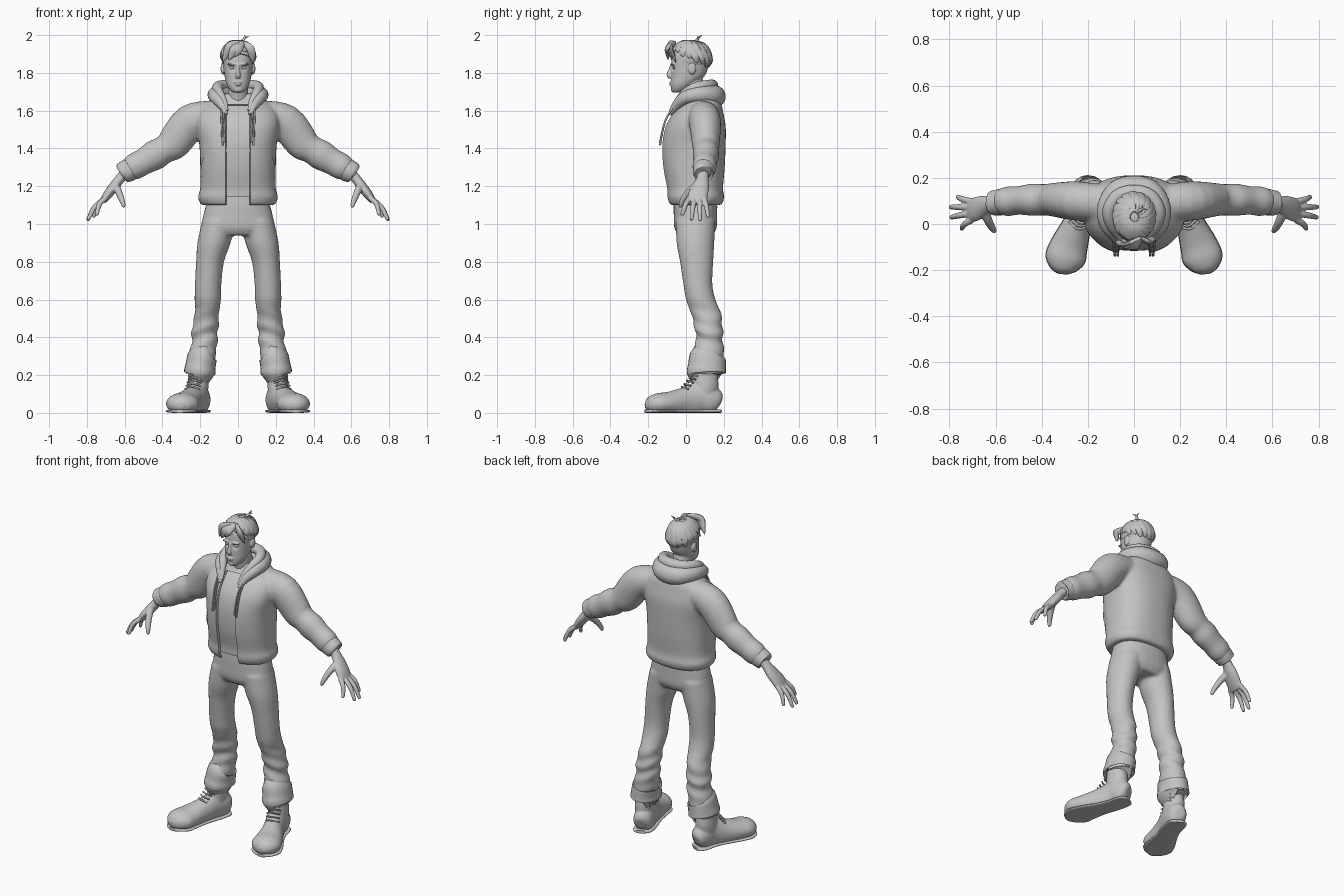
import bpy, bmesh, math
from mathutils import Vector, Matrix

cube = bpy.data.objects.get("Cube")
if cube:
    bpy.data.objects.remove(cube, do_unlink=True)

X, Y, Z = Vector((1, 0, 0)), Vector((0, 1, 0)), Vector((0, 0, 1))

clay = bpy.data.materials.new("plain_grey")
clay.use_nodes = True
clay.diffuse_color = (.55, .55, .55, 1)
clay.node_tree.nodes["Principled BSDF"].inputs["Base Color"].default_value = clay.diffuse_color


def refine(rows, steps=4):
    """Catmull-Rom interpolation of (x, y, z, width, depth) rows."""
    out = []
    for i in range(len(rows) - 1):
        four = [rows[min(max(i + k, 0), len(rows) - 1)] for k in (-1, 0, 1, 2)]
        for s in range(steps):
            t = s / steps
            out.append([b + .5 * t * (c - a + t * (2 * a - 5 * b + 4 * c - d + t * (3 * (b - c) + d - a)))
                        for a, b, c, d in zip(*four)])
    return out + [list(rows[-1])]


def tube(bm, rows, side=X, flat=False, sides=24, power=2):
    """Loft of superellipse sections; width runs along side, depth across it."""
    rows = refine(rows)
    centres = [Vector(r[:3]) for r in rows]
    rings = []
    for i, row in enumerate(rows):
        t = Z if flat else (centres[min(i + 1, len(rows) - 1)] - centres[max(i - 1, 0)]).normalized()
        u = (side - t * side.dot(t)).normalized()
        v = t.cross(u)
        ring = []
        for k in range(sides):
            c, s = math.cos(math.tau * k / sides), math.sin(math.tau * k / sides)
            c, s = (math.copysign(abs(q) ** (2 / power), q) for q in (c, s))
            ring.append(bm.verts.new(centres[i] + u * max(row[3], .001) * c + v * max(row[4], .001) * s))
        rings.append(ring)
    for low, high in zip(rings, rings[1:]):
        for k in range(sides):
            j = (k + 1) % sides
            bm.faces.new((low[k], low[j], high[j], high[k]))
    bm.faces.new(rings[0][::-1])
    bm.faces.new(rings[-1])


def blob(bm, centre, radii):
    place = Matrix.Translation(centre) @ Matrix.Diagonal((*radii, 1))
    bmesh.ops.create_uvsphere(bm, u_segments=24, v_segments=16, radius=1, matrix=place)


def both_sides(half):
    return [(-r[0], *r[1:]) for r in half[:0:-1]] + half


def make(name, bm, voxel=0, mirror=False, smooth=4, edit=None):
    """Turn a bmesh into a finished object, optionally fused into one skin."""
    bmesh.ops.recalc_face_normals(bm, faces=bm.faces)
    mesh = bpy.data.meshes.new(name)
    bm.to_mesh(mesh)
    bm.free()
    ob = bpy.data.objects.new(name, mesh)
    bpy.context.collection.objects.link(ob)
    if mirror:
        ob.modifiers.new("mirror", 'MIRROR').use_mirror_merge = False
    if voxel:
        fuse = ob.modifiers.new("fuse", 'REMESH')
        fuse.mode, fuse.voxel_size = 'VOXEL', voxel
        relax = ob.modifiers.new("relax", 'SMOOTH')
        relax.factor, relax.iterations = .5, smooth
    bpy.context.view_layer.update()
    done = bpy.data.meshes.new_from_object(ob.evaluated_get(bpy.context.evaluated_depsgraph_get()))
    ob.modifiers.clear()
    ob.data = done
    if edit:
        bm = bmesh.new()
        bm.from_mesh(done)
        bm.normal_update()
        edit(bm)
        bm.to_mesh(done)
        bm.free()
    done.materials.clear()
    done.materials.append(clay)
    done.shade_smooth()
    done.set_sharp_from_angle(angle=.9)
    return ob


# Jacket: torso and sleeves in one skin, with a recessed shirt strip in front
def open_front(bm):
    for x in (-.066, -.062, .062, .066):
        bmesh.ops.bisect_plane(bm, geom=bm.verts[:] + bm.edges[:] + bm.faces[:], plane_co=X * x, plane_no=X)
    bmesh.ops.bisect_plane(bm, geom=bm.verts[:] + bm.edges[:] + bm.faces[:], plane_co=Z * 1.145, plane_no=Z)
    for v in bm.verts:
        if abs(v.co.x) < .063 and v.co.y < .02 and v.co.z < 1.63:
            v.co.y += .014
    slot = [f for f in bm.faces if abs(f.calc_center_median().x) < .062
            and f.calc_center_median().z < 1.145 and f.calc_center_median().y < 0]
    bmesh.ops.delete(bm, geom=slot, context='FACES')


bm = bmesh.new()
torso = [(1.1, .05, .195, .138), (1.14, .05, .212, .152), (1.19, .046, .2, .15), (1.3, .04, .2, .165),
         (1.42, .04, .205, .17), (1.52, .05, .222, .16), (1.59, .065, .21, .132), (1.64, .085, .165, .1),
         (1.69, .08, .09, .07)]
tube(bm, [(0, y, z, a, b) for z, y, a, b in torso], flat=True, sides=40, power=2.4)
tube(bm, [(.13, .09, 1.58, .08, .075), (.25, .1, 1.54, .085, .095), (.34, .105, 1.43, .074, .09),
          (.39, .105, 1.395, .068, .074), (.44, .105, 1.365, .07, .08), (.5, .102, 1.33, .062, .07),
          (.55, .098, 1.303, .064, .07), (.585, .095, 1.285, .054, .058)], side=Y)
jacket = make("jacket", bm, .009, mirror=True, smooth=6, edit=open_front)

bm = bmesh.new()
tube(bm, [(.565, .096, 1.294, .05, .052), (.575, .095, 1.288, .057, .061), (.6, .092, 1.275, .055, .058),
          (.612, .09, 1.268, .053, .055), (.615, .09, 1.266, .042, .044)], side=Y)
make("sleeve_cuffs", bm, mirror=True)

# Pocket welts laid on the jacket surface
bm = bmesh.new()
out = Vector((.75, -.65, 0)).normalized()
long = (out.cross(Z) * -.6 - Z * .8).normalized()
grid = [[bm.verts.new(Vector((.19, -.04, 1.3)) + long * .06 * (i / 4 - 1) + out.cross(long) * .018 * (j / 2 - 1))
         for j in range(5)] for i in range(9)]
for row in grid:
    for v in row:
        hit = jacket.closest_point_on_mesh(v.co)
        v.co = hit[1] + hit[2] * .004
for a, b in zip(grid, grid[1:]):
    for j in range(4):
        bm.faces.new((a[j], a[j + 1], b[j + 1], b[j]))
bmesh.ops.solidify(bm, geom=bm.faces[:], thickness=.008)
make("pocket_welts", bm, mirror=True)

# Hood: a hanging drape with a rolled edge on top
drape = [(0, .15, 1.675, .06, .06), (.07, .135, 1.68, .055, .055), (.115, .07, 1.685, .045, .045),
         (.115, 0, 1.67, .035, .035), (.085, -.05, 1.63, .025, .025), (.065, -.085, 1.58, .01, .01)]
roll = [(0, .135, 1.735, .03, .035), (.07, .12, 1.735, .028, .03), (.108, .06, 1.725, .028, .028),
        (.1, 0, 1.695, .025, .025), (.075, -.045, 1.65, .018, .018), (.06, -.08, 1.6, .008, .01)]
for name, half in (("hood_drape", drape), ("hood_roll", roll)):
    bm = bmesh.new()
    tube(bm, both_sides(half), side=Z)
    make(name, bm)

bm = bmesh.new()
for dx in (0, .013):
    tube(bm, [(.078 + dx, -.05, 1.645, .005, .005), (.074 + dx, -.108, 1.55, .005, .005),
              (.07 + dx, -.134, 1.45 - dx, .005, .005), (.07 + dx, -.136, 1.43 - dx, .006, .006)], sides=8)
make("drawstrings", bm, mirror=True)


# Trousers: hips and legs in one skin, with soft folds on the shins
def folds(bm):
    for v in bm.verts:
        weight = max(0, 1 - abs(v.co.z - .42) / .16)
        v.co += v.normal * .005 * weight * math.sin(75 * v.co.z + 25 * abs(v.co.x) + 14 * v.co.y)


bm = bmesh.new()
tube(bm, [(0, .05, 1.22, .15, .105), (0, .05, 1.12, .165, .115), (0, .05, 1.05, .183, .115),
          (0, .05, .98, .19, .112), (0, .05, .94, .16, .09)], flat=True, sides=32, power=2.3)
tube(bm, [(.1, .05, 1.02, .09, .105), (.127, .05, .9, .088, .1), (.148, .056, .8, .074, .088),
          (.158, .063, .68, .07, .077), (.16, .078, .6, .07, .078), (.164, .105, .53, .064, .08),
          (.174, .12, .45, .07, .074), (.177, .124, .38, .068, .072), (.185, .12, .33, .07, .08),
          (.196, .114, .27, .073, .088)], flat=True)
make("trousers", bm, .009, mirror=True, edit=folds)

bm = bmesh.new()
tube(bm, [(.187, .116, .3, .068, .085), (.19, .114, .295, .078, .096), (.198, .111, .25, .08, .1),
          (.202, .108, .218, .084, .104), (.203, .108, .208, .078, .097), (.203, .108, .215, .06, .07)])
make("trouser_cuffs", bm, mirror=True)

# Boots with thin soles and laces
foot = [(.192, .18, .06, .025, .03), (.197, .165, .065, .048, .06), (.203, .13, .07, .058, .08),
        (.217, .07, .075, .058, .088), (.245, 0, .06, .062, .078), (.28, -.09, .05, .08, .062),
        (.298, -.15, .047, .086, .057), (.307, -.195, .042, .058, .042), (.31, -.217, .04, .02, .015)]


def flatten(bm):
    for v in bm.verts:
        v.co.z = max(v.co.z, .012)


bm = bmesh.new()
tube(bm, foot)
tube(bm, [(.205, .1, .27, .056, .068), (.21, .1, .2, .054, .068), (.212, .1, .14, .056, .072),
          (.215, .085, .07, .05, .07)], flat=True)
make("boots", bm, .006, mirror=True, edit=flatten)

bm = bmesh.new()
tube(bm, [(x, y, .009, a + .002, .009) for x, y, z, a, b in foot], power=3)
make("soles", bm, mirror=True)

bm = bmesh.new()
across = Vector((.95, .3, 0))
for i in range(5):
    mid = Vector((.243 - .006 * i, -.022 + .013 * i, .138 + .017 * i))
    ends = [mid + across * s * .04 + Vector((0, .022, -.012)) for s in (-1, 1)]
    tube(bm, [(*p, .005, .005) for p in (ends[0], mid, ends[1])], side=Z, sides=8)
make("laces", bm, mirror=True)

# Hands
bm = bmesh.new()
tube(bm, [(.57, .092, 1.3, .034, .03), (.62, .088, 1.245, .031, .026), (.655, .078, 1.2, .045, .027),
          (.69, .063, 1.155, .052, .024), (.715, .06, 1.12, .046, .016)], side=Y)
for y, tip in ((.02, (.748, -.022, 1.045)), (.046, (.795, .028, 1.02)),
               (.072, (.798, .074, 1.017)), (.096, (.765, .118, 1.035))):
    base, tip = Vector((.7, y, 1.138)), Vector(tip)
    mid = (base + tip) / 2 + Vector((.01, 0, .012))
    tube(bm, [(*base, .015, .015), (*mid, .0135, .0135), (*tip.lerp(mid, .12), .01, .01), (*tip, .004, .004)],
         side=Y, sides=12)
tube(bm, [(.65, .06, 1.205, .022, .022), (.632, .015, 1.17, .019, .019), (.614, -.018, 1.125, .015, .015),
          (.605, -.03, 1.095, .01, .01), (.603, -.033, 1.088, .004, .004)], side=X, sides=12)
make("hands", bm, .004, mirror=True, smooth=3)


# Head and neck
def sockets(bm):
    for v in bm.verts:
        near = (Vector((abs(v.co.x), v.co.y, v.co.z)) - Vector((.032, -.072, 1.826))).length
        v.co.y += .011 * math.exp(-(near / .014) ** 2)


bm = bmesh.new()
skull = [(1.695, -.045, .022, .02), (1.71, -.034, .042, .042), (1.74, -.018, .06, .062), (1.78, .008, .07, .088),
         (1.83, .02, .076, .098), (1.88, .025, .08, .1), (1.93, .025, .07, .088), (1.96, .025, .04, .05)]
tube(bm, [(0, y, z, a, b) for z, y, a, b in skull], flat=True, sides=32, power=2.2)
tube(bm, [(0, .07, 1.6, .075, .07), (0, .055, 1.66, .058, .062), (0, .04, 1.72, .053, .058), (0, .03, 1.78, .05, .055)])
tube(bm, [(0, -.076, 1.845, .008, .006), (0, -.084, 1.815, .008, .01), (0, -.09, 1.79, .014, .013),
          (0, -.082, 1.774, .012, .01)])
blob(bm, (0, -.08, 1.749), (.023, .01, .005))
blob(bm, (0, -.078, 1.738), (.018, .011, .006))
blob(bm, (0, -.062, 1.712), (.024, .018, .016))
blob(bm, (.03, -.071, 1.846), (.027, .013, .007))
blob(bm, (.081, .032, 1.822), (.011, .021, .031))
make("head", bm, .004, mirror=True, smooth=2, edit=sockets)

bm = bmesh.new()
blob(bm, (.032, -.061, 1.826), (.014, .01, .007))
make("eyes", bm, mirror=True)

# Hair: a trimmed cap covered with swept locks
bm = bmesh.new()
centre = Vector((0, .025, 1.88))
blob(bm, centre, (.088, .108, .088))
bmesh.ops.bisect_plane(bm, geom=bm.verts[:] + bm.edges[:] + bm.faces[:], plane_co=(0, -.09, 1.91),
                       plane_no=(0, .135, .21), clear_inner=True)
bmesh.ops.holes_fill(bm, edges=[e for e in bm.edges if e.is_boundary])
make("hair_cap", bm)

bm = bmesh.new()
for i in range(18):
    turn = math.tau * i / 18
    end = math.radians(92 + 32 * math.sin(turn) + 5 * (i % 2))
    rows = []
    for s, width in ((.12, .012), (.4, .023), (.75, .023), (.93, .014), (1, .002)):
        theta, phi = end * s, turn - .5 * (1 - s)
        p = Vector((.088 * math.sin(theta) * math.cos(phi), .108 * math.sin(theta) * math.sin(phi),
                    .09 * math.cos(theta)))
        rows.append((*(centre + p), width * .45, width))
    tube(bm, rows, side=(Vector(rows[2][:3]) - centre).normalized(), sides=10)
part = (.03, -.06, 1.958)
for mid, tip in (((-.04, -.09, 1.945), (-.08, -.072, 1.86)), ((-.015, -.1, 1.93), (-.05, -.094, 1.868)),
                 ((.065, -.078, 1.93), (.083, -.055, 1.855)), ((.005, -.098, 1.93), (-.018, -.1, 1.885))):
    tube(bm, [(*part, .008, .012), (*mid, .011, .022), (*Vector(mid).lerp(Vector(tip), .6), .009, .017),
              (*tip, .001, .002)], side=-Y, sides=10)
for tip in ((.06, .06, 1.992), (.035, .085, 1.999)):
    tube(bm, [(.015, .05, 1.96, .01, .01), (.035, .065, 1.985, .006, .006), (*tip, .001, .001)], side=Y, sides=8)
make("hair_locks", bm)
